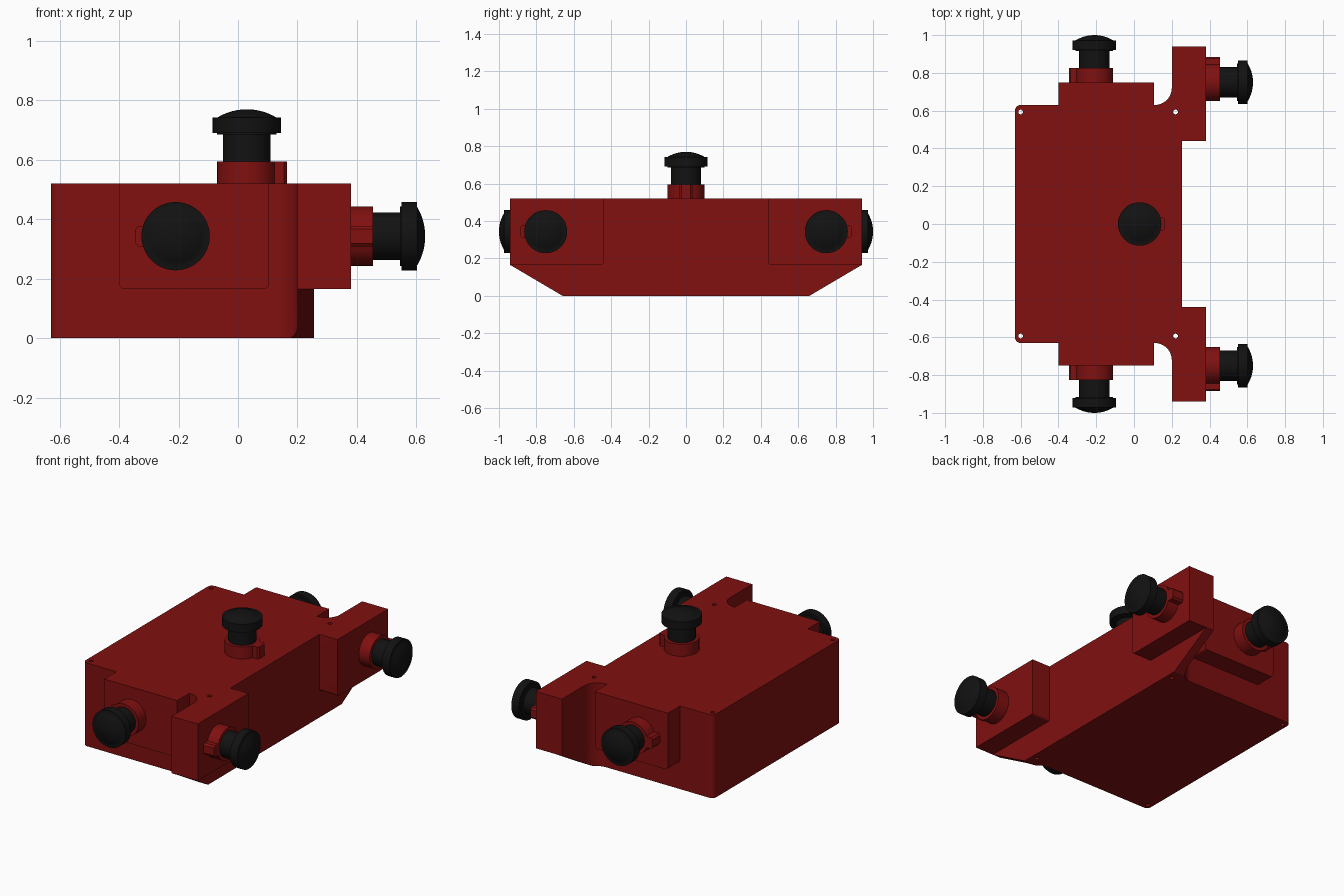
import bpy, bmesh
from math import sin, cos, pi, radians, tan, asin, sqrt
from mathutils import Vector, Matrix

if "Cube" in bpy.data.objects:
    bpy.data.objects.remove(bpy.data.objects["Cube"])


def material(name, rgb):
    m = bpy.data.materials.new(name)
    m.diffuse_color = (*rgb, 1)
    m.use_nodes = True
    m.node_tree.nodes["Principled BSDF"].inputs["Base Color"].default_value = m.diffuse_color
    return m


RED = material("red_paint", (0.22, 0.005, 0.005))
BLACK = material("black_plastic", (0.006, 0.006, 0.006))


def finish(name, bm, mat):
    bmesh.ops.recalc_face_normals(bm, faces=bm.faces)
    me = bpy.data.meshes.new(name)
    bm.to_mesh(me)
    bm.free()
    ob = bpy.data.objects.new(name, me)
    bpy.context.collection.objects.link(ob)
    if mat:
        me.materials.append(mat)
    smooth(ob)
    return ob


def smooth(ob):
    bpy.ops.object.select_all(action='DESELECT')
    bpy.context.view_layer.objects.active = ob
    ob.select_set(True)
    bpy.ops.object.shade_smooth_by_angle(angle=radians(30))


def rounded(pts, steps=8):
    """Outline of (a, b) or (a, b, radius) corners, radii turned into arcs."""
    out = []
    for i, p in enumerate(pts):
        c = Vector(p[:2])
        if len(p) == 2:
            out.append(c)
            continue
        d0 = (Vector(pts[i - 1][:2]) - c).normalized()
        d1 = (Vector(pts[(i + 1) % len(pts)][:2]) - c).normalized()
        half = d0.angle(d1) / 2
        start, end = c + d0 * p[2] / tan(half), c + d1 * p[2] / tan(half)
        centre = c + (d0 + d1).normalized() * p[2] / sin(half)
        sweep = (start - centre).angle_signed(end - centre)
        for k in range(steps + 1):
            t = k / steps * sweep
            v = start - centre
            out.append(centre + Vector((v.x * cos(t) + v.y * sin(t), v.y * cos(t) - v.x * sin(t))))
    return out


def prism(name, outline, axis, lo, hi, mat):
    place = {'x': lambda a, b, t: (t, a, b), 'y': lambda a, b, t: (a, t, b),
             'z': lambda a, b, t: (a, b, t)}[axis]
    bm = bmesh.new()
    rings = [[bm.verts.new(place(p[0], p[1], t)) for p in outline] for t in (lo, hi)]
    n = len(outline)
    for r in rings:
        bm.faces.new(r)
    for i in range(n):
        j = (i + 1) % n
        bm.faces.new((rings[0][i], rings[0][j], rings[1][j], rings[1][i]))
    return finish(name, bm, mat)


def cut(target, cutter):
    mod = target.modifiers.new("cut", 'BOOLEAN')
    mod.operation, mod.solver, mod.object = 'DIFFERENCE', 'EXACT', cutter
    bpy.context.view_layer.objects.active = target
    bpy.ops.object.modifier_apply(modifier=mod.name)
    bpy.data.objects.remove(cutter)


TOP, LOW = 0.52, 0.165

# Main housing with filleted wings at the right side
half = [(0.255, 0.94), (0.2, 0.94), (0.2, 0.63, 0.09), (-0.63, 0.63, 0.03)]
outline = half + [(p[0], -p[1], *p[2:]) for p in reversed(half)]
body = prism("housing", rounded(outline), 'z', 0, TOP, RED)

# Sloped undersides of the wings
for s in (1, -1):
    cut(body, prism("slope_cutter", [(s * 0.66, 0), (s * 0.94, LOW), (s * 1.2, LOW + 0.153),
                                     (s * 1.2, -0.2), (s * 0.66, -0.2)], 'x', -0.8, 0.8, None))

# Mounting holes
for x in (-0.6, 0.22):
    for y in (-0.593, 0.593):
        ring = [(x + 0.0125 * cos(k * pi / 10), y + 0.0125 * sin(k * pi / 10)) for k in range(20)]
        cut(body, prism("hole_cutter", ring, 'z', -0.1, 0.7, None))
smooth(body)

# Raised pads on both ends, and ear blocks on the right side
for s, side in ((-1, "front"), (1, "back")):
    pad = rounded([(-0.4, TOP), (-0.4, LOW, 0.02), (0.105, LOW, 0.02), (0.105, TOP)])
    prism(side + "_pad", pad, 'y', s * 0.628, s * 0.75, RED)
    ear = rounded([(s * 0.44, TOP), (s * 0.44, LOW, 0.015), (s * 0.94, LOW), (s * 0.94, TOP)])
    prism(side + "_ear", ear, 'x', 0.253, 0.38, RED)


def button(name, base, out, nub):
    """Push button on a keyed collar; out is its axis, nub the key direction."""
    z, x = Vector(out), Vector(nub)
    m = Matrix.Translation(base) @ Matrix((x, z.cross(x), z)).transposed().to_4x4()
    # Collar with key
    a0 = asin(0.35)
    arc = [a0 + (2 * pi - 2 * a0) * k / 44 for k in range(45)]
    collar = [(0.1 * cos(a), 0.1 * sin(a)) for a in arc]
    collar += [(0.125, -0.035), (0.135, -0.024), (0.135, 0.024), (0.125, 0.035)]
    prism(name + "_collar", collar, 'z', 0, 0.075, RED).matrix_world = m
    # Turned stem, rim and domed cap
    prof = [(0, 0.07), (0.08, 0.07), (0.08, 0.165), (0.1, 0.165), (0.1, 0.171),
            (0.115, 0.171), (0.115, 0.222), (0.1, 0.222)]
    R = (0.1 ** 2 + 0.028 ** 2) / (2 * 0.028)
    for k in range(1, 9):
        r = 0.1 * (1 - k / 8)
        prof.append((r, 0.25 - R + sqrt(R * R - r * r)))
    bm = bmesh.new()
    vs = [bm.verts.new((r, 0, h)) for r, h in prof]
    es = [bm.edges.new(e) for e in zip(vs, vs[1:])]
    bmesh.ops.spin(bm, geom=vs + es, cent=(0, 0, 0), axis=(0, 0, 1), angle=2 * pi, steps=48)
    bmesh.ops.remove_doubles(bm, verts=bm.verts, dist=1e-5)
    finish(name + "_plunger", bm, BLACK).matrix_world = m


button("top_button", (0.03, 0, TOP), (0, 0, 1), (1, 0, 0))
for s, side in ((-1, "front"), (1, "back")):
    button(side + "_button", (-0.21, s * 0.75, 0.343), (0, s, 0), (-1, 0, 0))
    button(side + "_ear_button", (0.38, s * 0.75, 0.343), (1, 0, 0), (0, s, 0))
